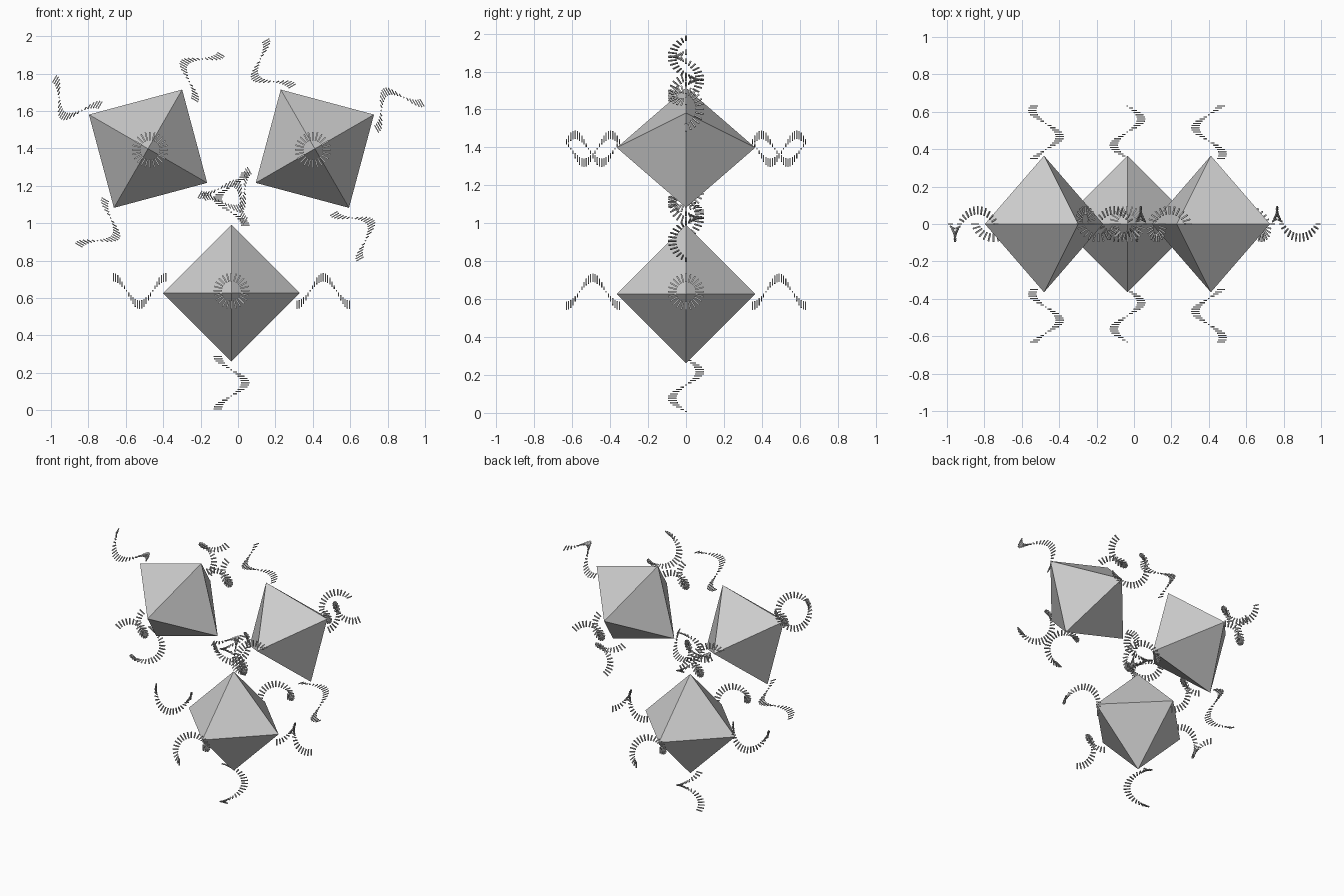
import bpy, bmesh
from math import radians, tau
from mathutils import Matrix

if "Cube" in bpy.data.objects:
    bpy.data.objects.remove(bpy.data.objects["Cube"])

HUB = Matrix.Translation((-0.035, 0, 1.141))   # centre of the three-fold layout
REACH, RADIUS = 0.515, 0.365
STEPS = 24                                     # bars per full turn
START, END = 0.351, 0.631                      # helix range along its axis
BAR = (0.006, 0.008, 0.045)                    # axial, tangential, radial
MID_R = 0.0735
LIFT = 0.012                                   # helices sit slightly toward the hub

# One right-handed helix of radial bars running along +x, starting at -z
def helix_mesh():
    bm = bmesh.new()
    for k in range(STEPS + 1):
        x = START + (END - START) * k / STEPS
        m = (Matrix.Rotation(tau * k / STEPS, 4, 'X')
             @ Matrix.Translation((x, 0, -MID_R))
             @ Matrix.Diagonal((*BAR, 1)))
        bmesh.ops.create_cube(bm, size=1, matrix=m)
    me = bpy.data.meshes.new("helix")
    bm.to_mesh(me)
    bm.free()
    return me

# Octahedron: a sphere with four segments and two rings
def octahedron_mesh():
    bm = bmesh.new()
    bmesh.ops.create_uvsphere(bm, u_segments=4, v_segments=2, radius=RADIUS)
    me = bpy.data.meshes.new("octahedron")
    bm.to_mesh(me)
    bm.free()
    return me

def place(name, mesh, matrix):
    ob = bpy.data.objects.new(name, mesh)
    bpy.context.collection.objects.link(ob)
    ob.matrix_world = matrix

helix, octa = helix_mesh(), octahedron_mesh()

# Helix directions out of the six corners
corners = {
    "right": (0, 'Y'), "outer": (90, 'Y'), "left": (180, 'Y'), "inner": (270, 'Y'),
    "back": (90, 'Z'), "front": (-90, 'Z'),
}

# Three octahedra around the hub, each with a helix at every corner
for label, turn in (("bottom", 0), ("upper_right", -120), ("upper_left", 120)):
    base = HUB @ Matrix.Rotation(radians(turn), 4, 'Y') @ Matrix.Translation((0, 0, -REACH))
    place(label + "_octahedron", octa, base)
    for corner, (deg, axis) in corners.items():
        place(f"{label}_{corner}_helix", helix,
              base @ Matrix.Translation((0, 0, LIFT)) @ Matrix.Rotation(radians(deg), 4, axis))
